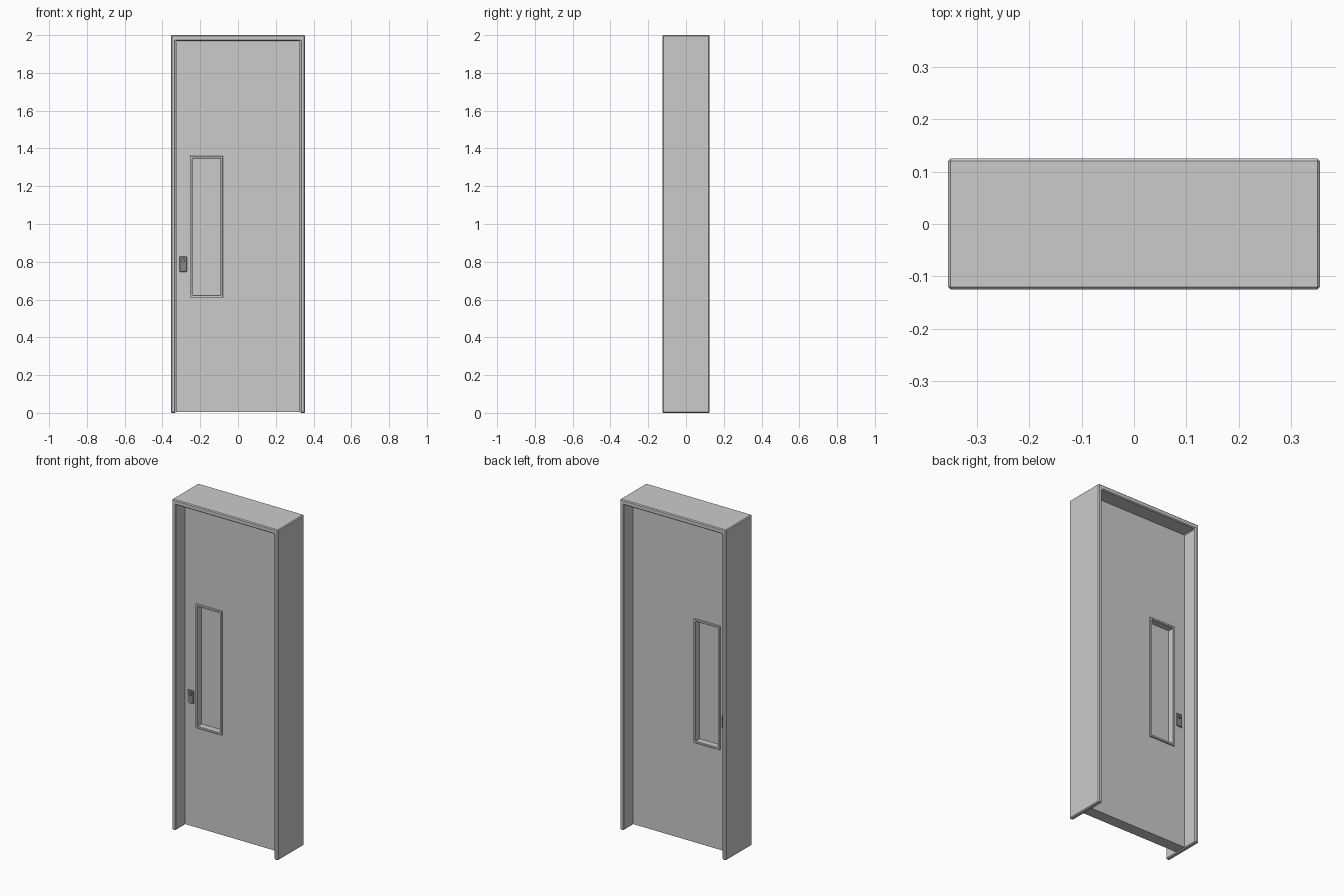
import bpy, bmesh, math

if "Cube" in bpy.data.objects:
    bpy.data.objects.remove(bpy.data.objects["Cube"])


def extrude_xz(name, pts, y0, y1):
    """Extrude a closed outline in the xz plane from y0 to y1."""
    bm = bmesh.new()
    face = bm.faces.new([bm.verts.new((x, y0, z)) for x, z in pts])
    ext = bmesh.ops.extrude_face_region(bm, geom=[face])
    verts = [v for v in ext["geom"] if isinstance(v, bmesh.types.BMVert)]
    bmesh.ops.translate(bm, verts=verts, vec=(0, y1 - y0, 0))
    bmesh.ops.recalc_face_normals(bm, faces=bm.faces)
    return finish(name, bm)


def finish(name, bm):
    mesh = bpy.data.meshes.new(name)
    bm.to_mesh(mesh)
    bm.free()
    obj = bpy.data.objects.new(name, mesh)
    bpy.context.collection.objects.link(obj)
    return obj


def rect(x0, x1, z0, z1):
    return [(x0, z0), (x1, z0), (x1, z1), (x0, z1)]


def ring(name, outer, inner, y0, y1):
    """Rectangular ring with a rectangular opening."""
    bm = bmesh.new()
    loops = [[bm.verts.new((x, y, z)) for x, z in pts]
             for pts, y in ((outer, y0), (inner, y0), (inner, y1), (outer, y1))]
    for a, b in zip(loops, loops[1:] + loops[:1]):
        for i in range(4):
            j = (i + 1) % 4
            bm.faces.new((a[i], a[j], b[j], b[i]))
    bmesh.ops.recalc_face_normals(bm, faces=bm.faces)
    return finish(name, bm)


def chamfer(obj, width):
    mod = obj.modifiers.new("chamfer", "BEVEL")
    mod.width = width
    mod.segments = 1
    mod.limit_method = 'ANGLE'


W, J, H, D = 0.355, 0.025, 2.0, 0.125   # half width, jamb, height, half depth
T = 0.035                               # half thickness of the door leaf

# Door surround: two jambs and a head in one piece
surround = extrude_xz("door_surround", [
    (-W, 0), (-W, H), (W, H), (W, 0),
    (W - J, 0), (W - J, H - 0.03), (-W + J, H - 0.03), (-W + J, 0)], -D, D)
chamfer(surround, 0.005)

# Door leaf with window opening
opening = rect(-0.255, -0.08, 0.61, 1.36)
pane = rect(-0.242, -0.093, 0.623, 1.347)
ring("door_leaf", rect(-W + J + 0.001, W - J - 0.001, 0.005, H - 0.033),
     opening, -T, T)

# Window trim and glass
trim = ring("window_trim", opening, pane, -T - 0.008, T + 0.008)
chamfer(trim, 0.002)
extrude_xz("window_glass", pane, -0.004, 0.004)

# Lock plates with key cylinders on both sides
metal = bpy.data.materials.new("dark_metal")
metal.diffuse_color = (0.25, 0.25, 0.25, 1)
metal.use_nodes = True
metal.node_tree.nodes["Principled BSDF"].inputs["Base Color"].default_value = metal.diffuse_color
for side, label in ((-1, "front"), (1, "back")):
    plate = extrude_xz("lock_plate_" + label, rect(-0.31, -0.27, 0.747, 0.827),
                       *sorted((side * T, side * (T + 0.006))))
    chamfer(plate, 0.002)
    bpy.ops.mesh.primitive_cylinder_add(
        vertices=20, radius=0.01, depth=0.014,
        location=(-0.29, side * (T + 0.007), 0.807), rotation=(math.pi / 2, 0, 0))
    key = bpy.context.object
    key.name = "key_cylinder_" + label
    bpy.ops.object.shade_smooth_by_angle()
    for obj in (plate, key):
        obj.data.materials.append(metal)
